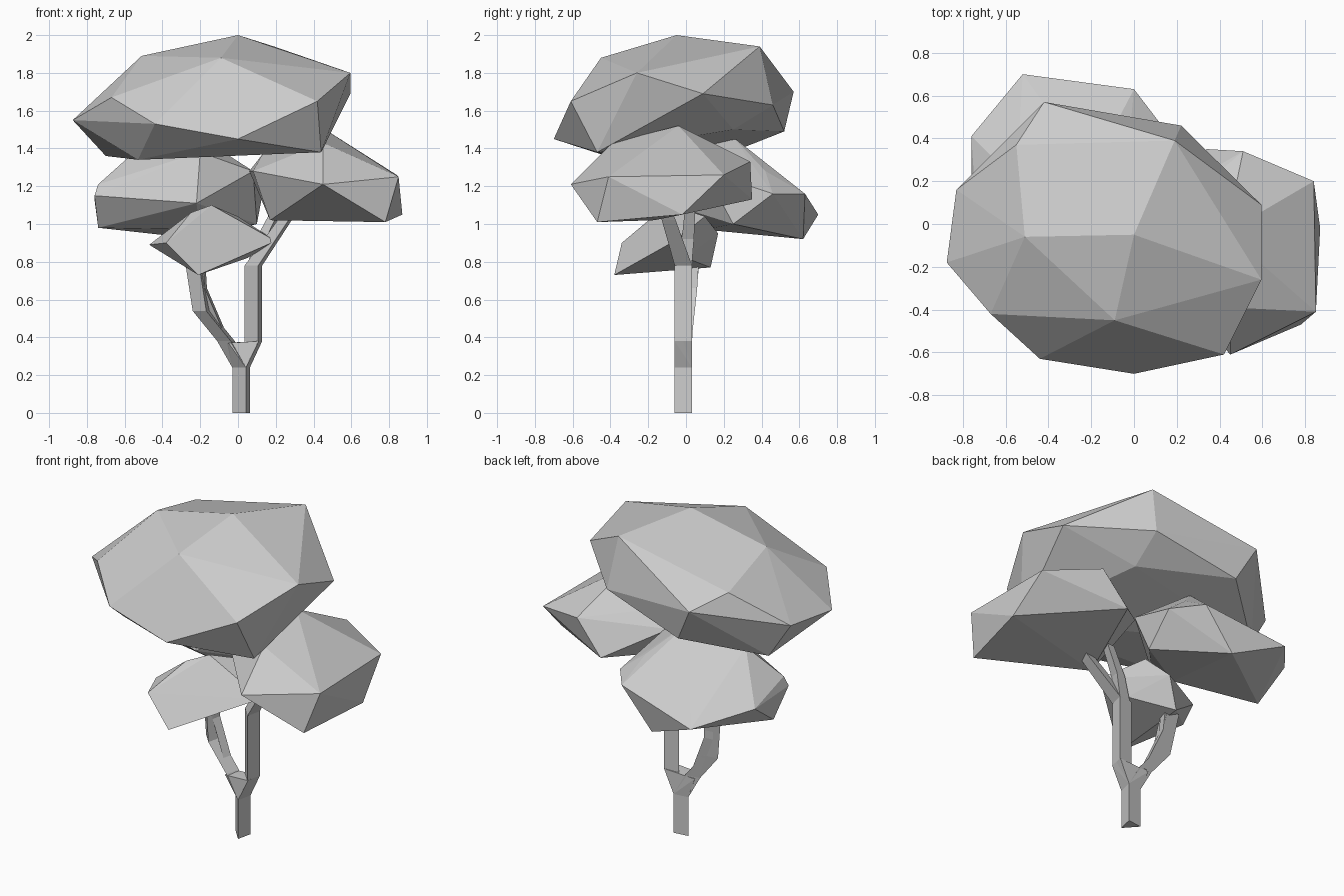
import bpy, bmesh


def faceted_clump(name, points):
    """Flat-faced foliage boulder: convex hull around its corner points."""
    bm = bmesh.new()
    for p in points:
        bm.verts.new(p)
    bmesh.ops.convex_hull(bm, input=bm.verts)
    loose = [v for v in bm.verts if not v.link_faces]
    bmesh.ops.delete(bm, geom=loose, context='VERTS')
    finish(name, bm)


def three_sided_branch(name, path):
    """Triangular section carried along a path of (x, y, z, scale)."""
    section = [(-0.05, 0.02), (0.022, -0.06), (0.043, 0.032)]
    bm = bmesh.new()
    rings = [[bm.verts.new((x + a * s, y + b * s, z)) for a, b in section]
             for x, y, z, s in path]
    for lo, hi in zip(rings, rings[1:]):
        for i in range(3):
            j = (i + 1) % 3
            bm.faces.new((lo[i], lo[j], hi[j], hi[i]))
    bm.faces.new(rings[0][::-1])
    bm.faces.new(rings[-1])
    finish(name, bm)


def finish(name, bm):
    bmesh.ops.recalc_face_normals(bm, faces=bm.faces)
    mesh = bpy.data.meshes.new(name)
    bm.to_mesh(mesh)
    bm.free()
    bpy.context.collection.objects.link(bpy.data.objects.new(name, mesh))


# Trunk and its forks
three_sided_branch("trunk", [(0.02, 0, 0, 1), (0.02, 0, 0.25, 1)])
three_sided_branch("right_branch", [(0.02, 0, 0.24, 1), (0.085, 0, 0.38, 1),
                                    (0.085, 0, 0.78, 1), (0.25, -0.08, 1.02, 0.8),
                                    (0.30, -0.11, 1.10, 0.7)])
three_sided_branch("left_branch", [(0.02, 0, 0.24, 1), (-0.06, 0, 0.38, 1),
                                   (-0.19, 0.01, 0.54, 1), (-0.23, 0.04, 0.80, 1)])
three_sided_branch("inner_branch", [(0.085, 0, 0.76, 0.9), (0.13, 0.02, 0.92, 0.7),
                                    (0.21, 0.03, 1.08, 0.6)])
three_sided_branch("left_twig", [(-0.07, 0.01, 0.38, 0.6), (-0.19, 0.04, 0.66, 0.6),
                                 (-0.2, 0.05, 0.82, 0.6)])
faceted_clump("fork", [(-0.03, 0.02, 0.24), (0.042, -0.06, 0.24), (0.063, 0.032, 0.24),
                       (-0.05, -0.055, 0.37), (0.11, -0.06, 0.38),
                       (-0.08, 0.03, 0.37), (0.125, 0.032, 0.38)])

# Large crown on top
faceted_clump("top_foliage", [
    (0, -0.05, 2.0), (-0.51, -0.06, 1.89), (-0.09, -0.45, 1.88),
    (0.19, 0.39, 1.94), (-0.55, 0.37, 1.78), (0.595, -0.26, 1.80),
    (0.595, 0.09, 1.69), (0.42, -0.61, 1.65), (0, -0.70, 1.45),
    (-0.44, -0.63, 1.53), (-0.67, -0.42, 1.67), (-0.875, -0.18, 1.55),
    (-0.83, 0.16, 1.57), (-0.42, 0.57, 1.70), (0.22, 0.46, 1.63),
    (-0.31, 0.52, 1.49), (0.44, -0.47, 1.38), (-0.53, -0.36, 1.34),
    (-0.70, 0.19, 1.36), (0.2, 0.25, 1.50)])

# Foliage at the back left
faceted_clump("back_left_foliage", [
    (-0.74, 0.10, 1.21), (-0.76, 0.08, 1.15), (-0.76, 0.41, 1.13),
    (-0.74, 0.20, 0.98), (-0.22, -0.10, 1.11), (-0.2, -0.02, 1.38),
    (0.08, 0.10, 1.28), (0.10, 0.25, 1.0), (-0.2, 0.62, 0.92),
    (-0.52, 0.70, 1.05), (0, 0.63, 1.16), (0.13, 0.46, 1.16),
    (-0.02, 0.42, 1.28), (-0.55, 0.2, 1.38), (-0.2, 0.25, 1.46),
    (-0.2, 0.1, 0.97)])

# Foliage on the right
faceted_clump("right_foliage", [
    (0.45, -0.61, 1.21), (0.85, -0.41, 1.25), (0.87, -0.02, 1.05),
    (0.78, -0.47, 1.01), (0.84, 0.20, 1.26), (0.51, 0.34, 1.33),
    (0.34, 0.35, 1.13), (0.45, -0.39, 1.43), (0.43, -0.04, 1.52),
    (0.17, -0.17, 1.02), (0.06, 0.08, 1.28), (0.08, -0.2, 1.28),
    (0.13, 0.02, 1.37)])

# Small low foliage at the front left
faceted_clump("small_foliage", [
    (-0.38, -0.34, 0.90), (-0.47, -0.13, 0.89), (0.20, -0.06, 0.91),
    (-0.21, -0.38, 0.73), (-0.25, -0.15, 1.06), (-0.14, -0.08, 1.10),
    (0.0, 0.1, 1.04), (-0.2, 0.13, 0.77), (-0.12, 0.17, 0.95),
    (-0.4, 0.04, 0.92), (0.05, 0.0, 0.82)])
